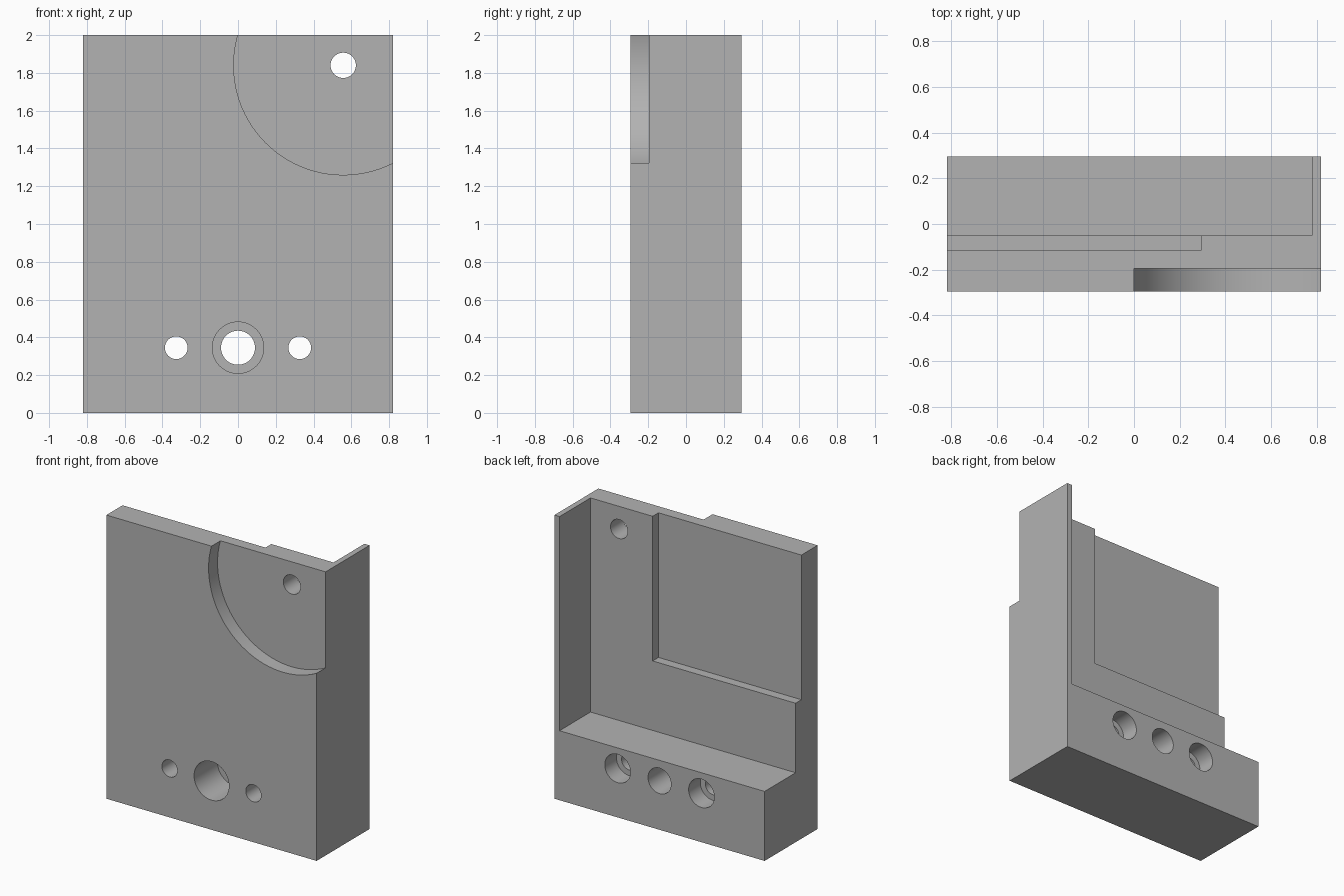
import bpy
import math

cube = bpy.data.objects.get("Cube")
if cube:
    bpy.data.objects.remove(cube, do_unlink=True)

W, D, H = 0.82, 0.295, 2.0   # half width, half depth, height
OUT = 0.2                    # overshoot of cutters past open sides

grey = bpy.data.materials.new("plain_grey")
grey.use_nodes = True
colour = (0.45, 0.45, 0.45, 1)
grey.diffuse_color = colour
grey.node_tree.nodes["Principled BSDF"].inputs["Base Color"].default_value = colour


def box(name, x0, x1, y0, y1, z0, z1):
    centre = ((x0 + x1) / 2, (y0 + y1) / 2, (z0 + z1) / 2)
    bpy.ops.mesh.primitive_cube_add(size=1, location=centre)
    ob = bpy.context.object
    ob.name = name
    ob.scale = (x1 - x0, y1 - y0, z1 - z0)
    bpy.ops.object.transform_apply(location=True, rotation=True, scale=True)
    return ob


def bore(name, x, z, radius, y0, y1):
    bpy.ops.mesh.primitive_cylinder_add(
        vertices=96, radius=radius, depth=y1 - y0,
        location=(x, (y0 + y1) / 2, z), rotation=(math.pi / 2, 0, 0))
    ob = bpy.context.object
    ob.name = name
    bpy.ops.object.transform_apply(location=True, rotation=True, scale=True)
    return ob


def cut(target, cutter):
    cutter.hide_render = True
    mod = target.modifiers.new(cutter.name, 'BOOLEAN')
    mod.operation = 'DIFFERENCE'
    mod.solver = 'EXACT'
    mod.object = cutter
    bpy.context.view_layer.objects.active = target
    bpy.ops.object.modifier_apply(modifier=mod.name)
    bpy.data.objects.remove(cutter, do_unlink=True)


# Solid block
bracket = box("bracket_block", -W, W, -D, D, 0, H)
bracket.data.materials.append(grey)

# Stepped pockets in the back, leaving a thin side wall and a thick foot
cut(bracket, box("back_pocket", -W - OUT, 0.78, -0.05, D + OUT, 0.49, H + OUT))
cut(bracket, box("deep_pocket", -W - OUT, 0.295, -0.115, D + OUT, 0.98, H + OUT))

# Round recess in the front upper corner with its pivot hole
PX, PZ = 0.557, 1.84
cut(bracket, bore("round_recess", PX, PZ, 0.58, -D - OUT, -0.195))
cut(bracket, bore("pivot_hole", PX, PZ, 0.067, -D - OUT, D))

# Centre hole in the foot, counterbored from the front
HZ = 0.345
cut(bracket, bore("centre_hole", 0, HZ, 0.09, -D - OUT, D + OUT))
cut(bracket, bore("centre_counterbore", 0, HZ, 0.136, -D - OUT, -0.035))

# Screw holes either side, counterbored from the back
for x in (-0.327, 0.327):
    cut(bracket, bore("screw_hole", x, HZ, 0.06, -D - OUT, D + OUT))
    cut(bracket, bore("screw_counterbore", x, HZ, 0.1, D - 0.13, D + OUT))

# Smooth bores, sharp edges
bpy.ops.object.select_all(action='DESELECT')
bracket.select_set(True)
bpy.context.view_layer.objects.active = bracket
bpy.ops.object.shade_smooth_by_angle(angle=math.radians(30))
